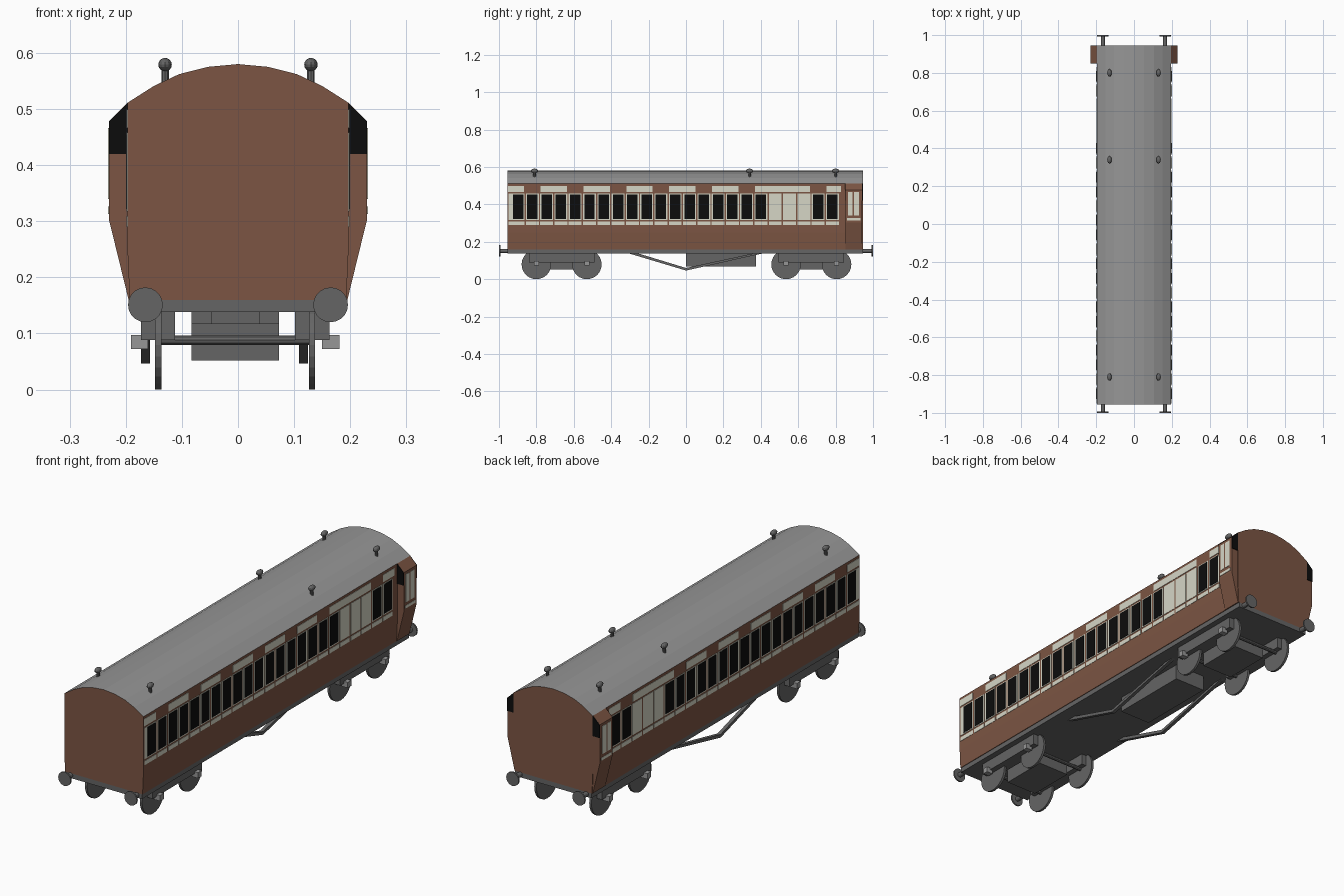
import bpy, bmesh, math
from mathutils import Matrix, Vector

if "Cube" in bpy.data.objects:
    bpy.data.objects.remove(bpy.data.objects["Cube"])


def material(name, r, g, b):
    m = bpy.data.materials.new(name)
    lin = [((c / 255 + 0.055) / 1.055) ** 2.4 for c in (r, g, b)]
    m.diffuse_color = (*lin, 1)
    m.use_nodes = True
    m.node_tree.nodes["Principled BSDF"].inputs["Base Color"].default_value = m.diffuse_color
    return m


BROWN = material("brown paint", 124, 85, 67)
CREAM = material("cream paint", 214, 214, 198)
BLACK = material("window black", 12, 12, 12)
ROOF = material("roof grey", 150, 150, 150)
IRON = material("underframe grey", 101, 101, 101)
PALE = material("axle box grey", 150, 150, 150)


def finish(name, bm, *mats):
    bmesh.ops.recalc_face_normals(bm, faces=bm.faces)
    me = bpy.data.meshes.new(name)
    bm.to_mesh(me)
    bm.free()
    for m in mats:
        me.materials.append(m)
    ob = bpy.data.objects.new(name, me)
    bpy.context.collection.objects.link(ob)
    return ob


def boxes(name, mat, items):
    """One object from (x0, x1, y0, y1, z0, z1) boxes."""
    bm = bmesh.new()
    for x0, x1, y0, y1, z0, z1 in items:
        mx = Matrix.Translation(((x0 + x1) / 2, (y0 + y1) / 2, (z0 + z1) / 2)) \
            @ Matrix.Diagonal((abs(x1 - x0), y1 - y0, z1 - z0, 1))
        bmesh.ops.create_cube(bm, size=1, matrix=mx)
    return finish(name, bm, mat)


def prism(name, pts, axis, a, b, *mats, rule=None):
    """Extrude an outline: axis 'y' takes (x, z) points, axis 'x' takes (y, z)."""
    bm = bmesh.new()
    place = (lambda p: (p[0], a, p[1])) if axis == 'y' else (lambda p: (a, p[0], p[1]))
    step = Vector((0, b - a, 0)) if axis == 'y' else Vector((b - a, 0, 0))
    face = bm.faces.new([bm.verts.new(place(p)) for p in pts])
    ext = bmesh.ops.extrude_face_region(bm, geom=[face], use_keep_orig=True)
    bmesh.ops.translate(bm, vec=step, verts=[v for v in ext["geom"] if isinstance(v, bmesh.types.BMVert)])
    bmesh.ops.recalc_face_normals(bm, faces=bm.faces)
    bm.normal_update()
    if rule:
        for f in bm.faces:
            f.material_index = rule(f)
    return finish(name, bm, *mats)


def cylinders(name, mat, items, sides=20):
    """One object from (centre, radius, length, axis) cylinders."""
    bm = bmesh.new()
    turn = {'x': Matrix.Rotation(math.pi / 2, 4, 'Y'),
            'y': Matrix.Rotation(math.pi / 2, 4, 'X'), 'z': Matrix()}
    for c, r, length, axis in items:
        bmesh.ops.create_cone(bm, cap_ends=True, segments=sides, radius1=r, radius2=r,
                              depth=length, matrix=Matrix.Translation(c) @ turn[axis])
    return finish(name, bm, mat)


Y0, Y1 = -0.955, 0.945

# Body shell with arched roof; upward faces take the roof colour
half = [(0.193, 0.16), (0.197, 0.25), (0.197, 0.511), (0.15, 0.541), (0.105, 0.562), (0.054, 0.575)]
outline = half + [(0, 0.58)] + [(-x, z) for x, z in reversed(half)]
prism("carriage_body", outline, 'y', Y0, Y1, BROWN, ROOF,
      rule=lambda f: 1 if f.normal.z > 0.2 else 0)

# Underframe
boxes("underframe", IRON, [(-0.19, 0.19, Y0, Y1, 0.138, 0.161)])

# Side panelling: 23 equal bays, three of them blank for the luggage space
PITCH, FIRST = 0.0764, -0.898
bays = [FIRST + i * PITCH for i in range(23)]
blank = (18, 19, 20)
doors = [1, 4, 7, 10, 13, 16, 21]

# Cream panels above the windows run between the doors
top_panels, start = [], Y0 + 0.004
for d in doors:
    top_panels.append((start, bays[d] - 0.044))
    start = bays[d] + 0.044
top_panels.append((start, 0.83))

for s, side in ((1, "right"), (-1, "left")):
    inner, cream_x, black_x = s * 0.193, s * 0.1985, s * 0.2
    boxes(side + "_top_panels", CREAM,
          [(inner, cream_x, a, b, 0.466, 0.499) for a, b in top_panels])
    boxes(side + "_window_frames", CREAM,
          [(inner, cream_x, y - (0.05 if i == 0 else 0.0345), y + 0.0345, 0.317, 0.458)
           for i, y in enumerate(bays)])
    boxes(side + "_waist_panels", CREAM,
          [(inner, cream_x, y - (0.05 if i == 0 else 0.0345), y + 0.0345, 0.29, 0.309)
           for i, y in enumerate(bays)])
    boxes(side + "_windows", BLACK,
          [(inner, black_x, y - 0.028, y + 0.028, 0.322, 0.454)
           for i, y in enumerate(bays) if i not in blank])

    # Guard's lookout bulging from the side
    prism(side + "_lookout", [(s * 0.19, 0.16), (s * 0.195, 0.16), (s * 0.23, 0.303),
          (s * 0.23, 0.478), (s * 0.197, 0.511), (s * 0.19, 0.511)], 'y', 0.853, 0.942, BROWN)
    for tag, a, b in (("front", 0.851, 0.854), ("back", 0.941, 0.9455)):
        prism(f"{side}_lookout_{tag}_window", [(s * 0.197, 0.42), (s * 0.23, 0.42),
              (s * 0.23, 0.478), (s * 0.197, 0.51)], 'y', a, b, BLACK)
    boxes(side + "_lookout_panels", CREAM,
          [(s * 0.226, s * 0.2315, a, b, z0, z1)
           for a, b, z0, z1 in ((0.865, 0.889, 0.34, 0.466), (0.898, 0.926, 0.34, 0.466),
                                (0.862, 0.932, 0.313, 0.326))])

# Roof vents: short stems with flattened caps
vents = [(x, y) for x in (-0.13, 0.13) for y in (-0.81, 0.34, 0.8)]
cylinders("vent_stems", IRON, [((x, y, 0.557), 0.007, 0.03, 'z') for x, y in vents], 10)
bm = bmesh.new()
for x, y in vents:
    bmesh.ops.create_uvsphere(bm, u_segments=12, v_segments=8, radius=1,
                              matrix=Matrix.Translation((x, y, 0.579)) @ Matrix.Diagonal((0.012, 0.02, 0.012, 1)))
finish("vent_caps", bm, IRON)

# Buffers at both ends
ends = [(x, s) for x in (-0.165, 0.165) for s in (-1, 1)]
cylinders("buffer_heads", IRON, [((x, s * 0.9965, 0.151), 0.031, 0.007, 'y') for x, s in ends])
cylinders("buffer_shafts", IRON, [((x, s * 0.967, 0.151), 0.011, 0.055, 'y') for x, s in ends], 12)

# Two bogies, each with four wheels
OFF = -0.005
for name, c in (("front", -0.665), ("back", 0.67)):
    axles = (c - 0.135, c + 0.135)
    wheels = [(OFF + s * 0.137, y) for s in (-1, 1) for y in axles]
    cylinders(name + "_wheels", IRON, [((x, y, 0.079), 0.079, 0.011, 'x') for x, y in wheels], 24)
    cylinders(name + "_axles", IRON, [((OFF, y, 0.088), 0.009, 0.27, 'x') for y in axles], 10)
    boxes(name + "_bogie_frame", IRON,
          [(OFF + s * 0.107, OFF + s * 0.168, c - 0.175, c + 0.175, 0.088, 0.139) for s in (-1, 1)])
    boxes(name + "_bogie_bolster", IRON,
          [(OFF - 0.078, OFF + 0.078, c - 0.11, c + 0.11, 0.052, 0.118),
           (OFF - 0.043, OFF + 0.043, c - 0.06, c + 0.06, 0.117, 0.14)])
    boxes(name + "_axle_boxes", PALE,
          [(OFF + s * 0.155, OFF + s * 0.186, y - 0.013, y + 0.013, 0.072, 0.097)
           for s in (-1, 1) for y in axles])

# Battery box and the truss rods under the floor
boxes("battery_box", IRON, [(OFF - 0.078, OFF + 0.078, 0.0, 0.375, 0.068, 0.14)])
truss = [(-0.32, 0.142), (0.0, 0.046), (0.43, 0.142), (0.38, 0.142), (0.0, 0.06), (-0.27, 0.142)]
for side, a, b in (("left", -0.173, -0.157), ("right", 0.109, 0.125)):
    prism(side + "_truss_rod", truss, 'x', a, b, IRON)
